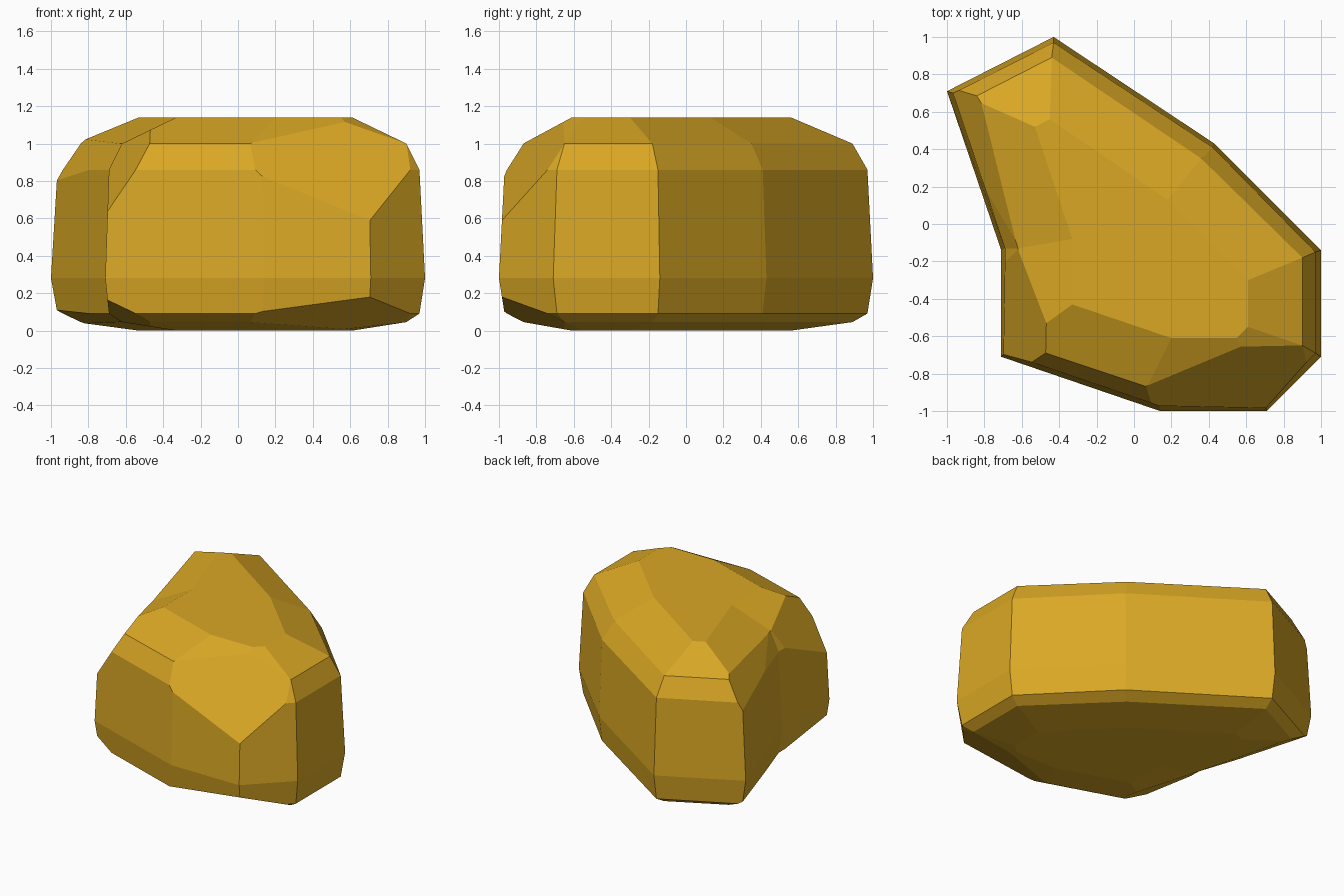
import bpy, bmesh
from mathutils import Vector

if "Cube" in bpy.data.objects:
    bpy.data.objects.remove(bpy.data.objects["Cube"])

# Rock outline (plan view) stacked as rings above the widest level
RINGS = [
    (0.00, [(-.43, 1), (-1, .71), (-.71, -.14), (-.71, -.71), (.14, -1), (.71, -1), (1, -.71), (1, -.14), (.43, .43)]),
    (0.58, [(-.43, .97), (-.965, .70), (-.69, -.13), (-.69, -.69), (.13, -.97), (.70, -.97), (.97, -.69), (.97, -.15), (.42, .41)]),
    (0.72, [(-.44, .89), (-.87, .67), (-.62, -.13), (-.62, -.64), (.07, -.87), (.67, -.87), (.90, -.65), (.90, -.18), (.36, .35)]),
    (0.86, [(-.45, .56), (-.53, .52), (-.33, -.08), (-.33, -.43), (.20, -.61), (.55, -.61), (.61, -.55), (.61, -.30), (.18, .13)]),
]
WAIST, SQUASH = 0.28, 0.3256

# Chipped corners: plane normal and offset
CHIPS = [((.042, -.1603, .1106), .2215), ((-.2072, -.0555, .1303), .2299)]

bm = bmesh.new()
rings = [[bm.verts.new((x, y, h)) for x, y in pts] for h, pts in RINGS]
n = len(rings[0])
for low, high in zip(rings, rings[1:]):
    for i in range(n):
        j = (i + 1) % n
        bm.faces.new((low[j], low[i], high[i], high[j]))
bm.faces.new(rings[-1])
bmesh.ops.recalc_face_normals(bm, faces=bm.faces[:])

# Slice off the chips and close the cuts
for normal, d in CHIPS:
    no = Vector(normal)
    co = no * (d / no.length_squared)
    geom = bm.verts[:] + bm.edges[:] + bm.faces[:]
    bmesh.ops.bisect_plane(bm, geom=geom, dist=1e-5, plane_co=co, plane_no=no, clear_outer=True)
    rim = [e for e in bm.edges if e.is_boundary and max(v.co.z for v in e.verts) > 0.01]
    bmesh.ops.holes_fill(bm, edges=rim, sides=0)

# Squashed mirror copy makes the underside
copy = bmesh.ops.duplicate(bm, geom=bm.verts[:] + bm.edges[:] + bm.faces[:])["geom"]
for v in copy:
    if isinstance(v, bmesh.types.BMVert):
        v.co.z *= -SQUASH
bmesh.ops.remove_doubles(bm, verts=bm.verts[:], dist=1e-4)
bmesh.ops.recalc_face_normals(bm, faces=bm.faces[:])
bmesh.ops.translate(bm, verts=bm.verts[:], vec=(0, 0, WAIST))

mesh = bpy.data.meshes.new("rock")
bm.to_mesh(mesh)
bm.free()
gold = bpy.data.materials.new("gold")
gold.diffuse_color = (0.70, 0.39, 0.018, 1)
gold.use_nodes = True
gold.node_tree.nodes["Principled BSDF"].inputs["Base Color"].default_value = gold.diffuse_color
mesh.materials.append(gold)
bpy.context.collection.objects.link(bpy.data.objects.new("gold_rock", mesh))
